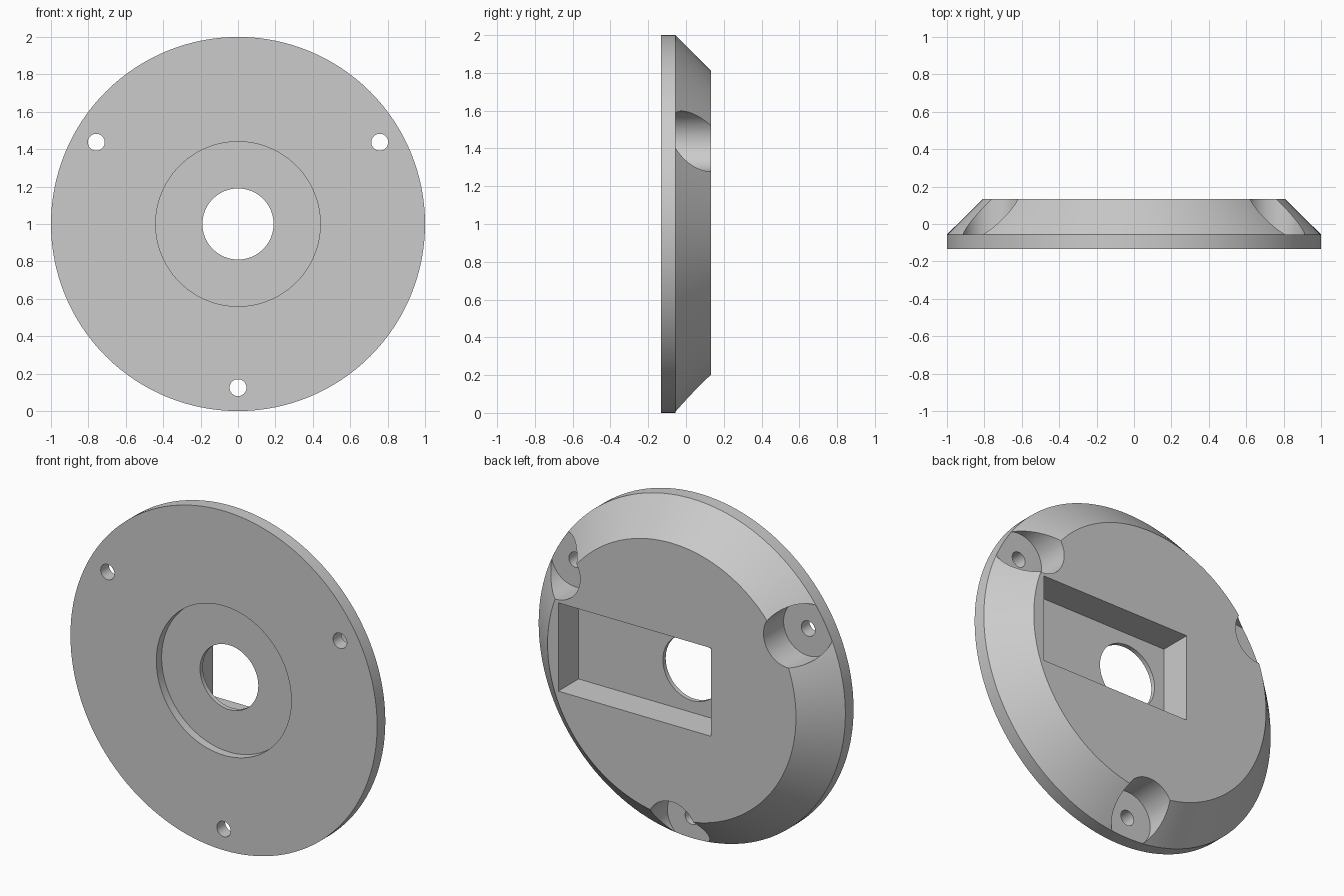
import bpy
import bmesh
from math import sin, cos, pi, radians
from mathutils import Matrix, Vector

cube = bpy.data.objects.get("Cube")
if cube:
    bpy.data.objects.remove(cube, do_unlink=True)

grey = bpy.data.materials.new("light grey")
grey.use_nodes = True
COLOUR = (0.6, 0.6, 0.6, 1)
grey.diffuse_color = COLOUR
grey.node_tree.nodes["Principled BSDF"].inputs["Base Color"].default_value = COLOUR

FRONT, RIM, BACK = -0.1325, -0.056, 0.1325
CENTRE_Z = 1.0
SEGMENTS = 128


def finish(bm, name):
    bmesh.ops.recalc_face_normals(bm, faces=bm.faces)
    mesh = bpy.data.meshes.new(name)
    bm.to_mesh(mesh)
    bm.free()
    mesh.materials.append(grey)
    obj = bpy.data.objects.new(name, mesh)
    bpy.context.collection.objects.link(obj)
    return obj


def lathe(name, profile):
    """Turn a closed (radius, y) profile around the y axis."""
    bm = bmesh.new()
    rings = []
    for i in range(SEGMENTS):
        a = 2 * pi * i / SEGMENTS
        rings.append([bm.verts.new((r * cos(a), y, CENTRE_Z + r * sin(a)))
                      for r, y in profile])
    n = len(profile)
    for i in range(SEGMENTS):
        p, q = rings[i], rings[(i + 1) % SEGMENTS]
        for j in range(n):
            k = (j + 1) % n
            bm.faces.new((p[j], p[k], q[k], q[j]))
    return finish(bm, name)


def cylinder(name, x, z, radius, y0, y1):
    bm = bmesh.new()
    place = Matrix.Translation((x, (y0 + y1) / 2, z)) @ Matrix.Rotation(pi / 2, 4, "X")
    bmesh.ops.create_cone(bm, cap_ends=True, segments=64, radius1=radius,
                          radius2=radius, depth=y1 - y0, matrix=place)
    return finish(bm, name)


def box(name, low, high):
    low, high = Vector(low), Vector(high)
    bm = bmesh.new()
    place = Matrix.Translation((low + high) / 2) @ Matrix.Diagonal((*(high - low), 1))
    bmesh.ops.create_cube(bm, size=1, matrix=place)
    return finish(bm, name)


def cut(target, cutter):
    cutter.hide_render = True
    mod = target.modifiers.new("cut", "BOOLEAN")
    mod.operation = "DIFFERENCE"
    mod.solver = "EXACT"
    mod.object = cutter
    bpy.context.view_layer.objects.active = target
    bpy.ops.object.modifier_apply(modifier=mod.name)
    bpy.data.objects.remove(cutter, do_unlink=True)


# Bevelled disc with a round front recess and a central bore
flange = lathe("flange_disc", [
    (0.19, BACK), (0.81, BACK), (1.0, RIM), (1.0, FRONT),
    (0.44, FRONT), (0.44, FRONT + 0.05), (0.19, FRONT + 0.05)])

# Rectangular pocket in the back
cut(flange, box("pocket_cutter", (-0.256, RIM, CENTRE_Z - 0.26),
                (0.74, 0.3, CENTRE_Z + 0.26)))

# Three screw holes with wide counterbores from the back
for angle in (30, 150, 270):
    x = 0.875 * cos(radians(angle))
    z = CENTRE_Z + 0.875 * sin(radians(angle))
    cut(flange, cylinder("counterbore_cutter", x, z, 0.16, RIM + 0.0005, 0.3))
    cut(flange, cylinder("screw_hole_cutter", x, z, 0.045, -0.3, 0.2))

# Smooth curved walls, crisp edges
bpy.ops.object.select_all(action="DESELECT")
flange.select_set(True)
bpy.context.view_layer.objects.active = flange
bpy.ops.object.shade_smooth_by_angle(angle=radians(25))
